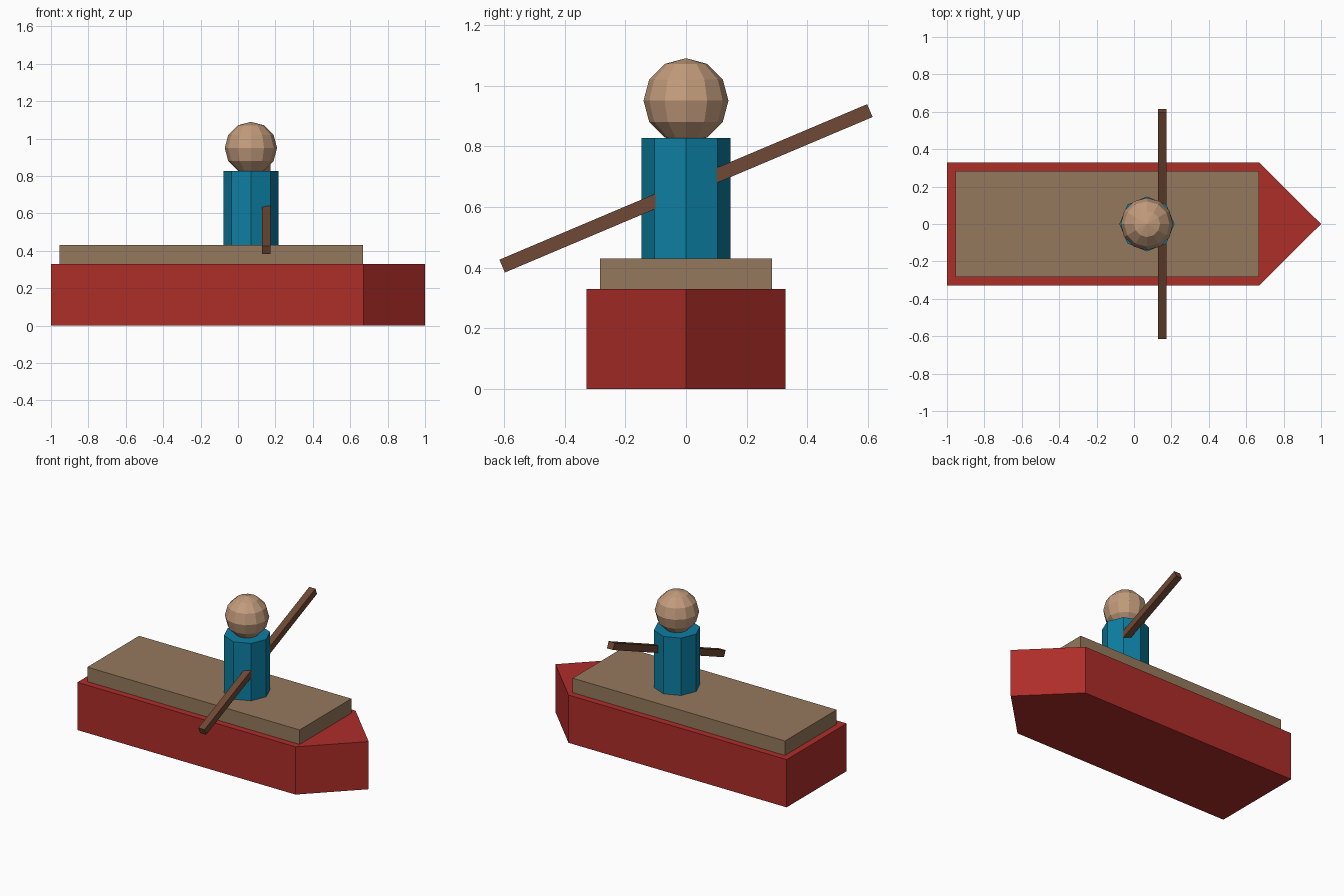
import bpy, bmesh, math

if "Cube" in bpy.data.objects:
    bpy.data.objects.remove(bpy.data.objects["Cube"])


def material(name, rgb):
    m = bpy.data.materials.new(name)
    m.diffuse_color = (*rgb, 1)
    m.use_nodes = True
    m.node_tree.nodes["Principled BSDF"].inputs["Base Color"].default_value = m.diffuse_color
    return m


def finish(name, bm, mat, loc=(0, 0, 0), rot=(0, 0, 0)):
    bmesh.ops.recalc_face_normals(bm, faces=bm.faces)
    me = bpy.data.meshes.new(name)
    bm.to_mesh(me)
    bm.free()
    me.materials.append(mat)
    ob = bpy.data.objects.new(name, me)
    ob.location, ob.rotation_euler = loc, rot
    bpy.context.collection.objects.link(ob)
    return ob


def box(name, size, mat, loc, rot=(0, 0, 0)):
    bm = bmesh.new()
    bmesh.ops.create_cube(bm, size=1)
    bmesh.ops.scale(bm, vec=size, verts=bm.verts)
    return finish(name, bm, mat, loc, rot)


red = material("hull_red", (0.42, 0.026, 0.022))
tan = material("deck_tan", (0.30, 0.19, 0.11))
teal = material("shirt_teal", (0.004, 0.21, 0.36))
skin = material("skin", (0.54, 0.33, 0.20))
wood = material("paddle_wood", (0.16, 0.066, 0.035))

# Hull: pointed outline extruded upwards
bm = bmesh.new()
outline = [(-1, -0.328), (0.67, -0.328), (1, 0), (0.67, 0.328), (-1, 0.328)]
face = bm.faces.new([bm.verts.new((x, y, 0)) for x, y in outline])
ext = bmesh.ops.extrude_face_region(bm, geom=[face])
top = [v for v in ext["geom"] if isinstance(v, bmesh.types.BMVert)]
bmesh.ops.translate(bm, vec=(0, 0, 0.33), verts=top)
finish("hull", bm, red)

# Raised deck
box("deck", (1.625, 0.566, 0.1), tan, (-0.143, 0, 0.38))

# Rower: octagonal torso and faceted head
bm = bmesh.new()
bmesh.ops.create_cone(bm, cap_ends=True, segments=8, radius1=0.147,
                      radius2=0.147, depth=0.4)
finish("torso", bm, teal, (0.069, 0, 0.627))

bm = bmesh.new()
bmesh.ops.create_uvsphere(bm, u_segments=12, v_segments=6, radius=0.14)
finish("head", bm, skin, (0.069, 0, 0.95))

# Paddle slanting across the torso
box("paddle", (0.047, 1.316, 0.046), wood, (0.151, 0, 0.661), (0.4, 0, 0))
